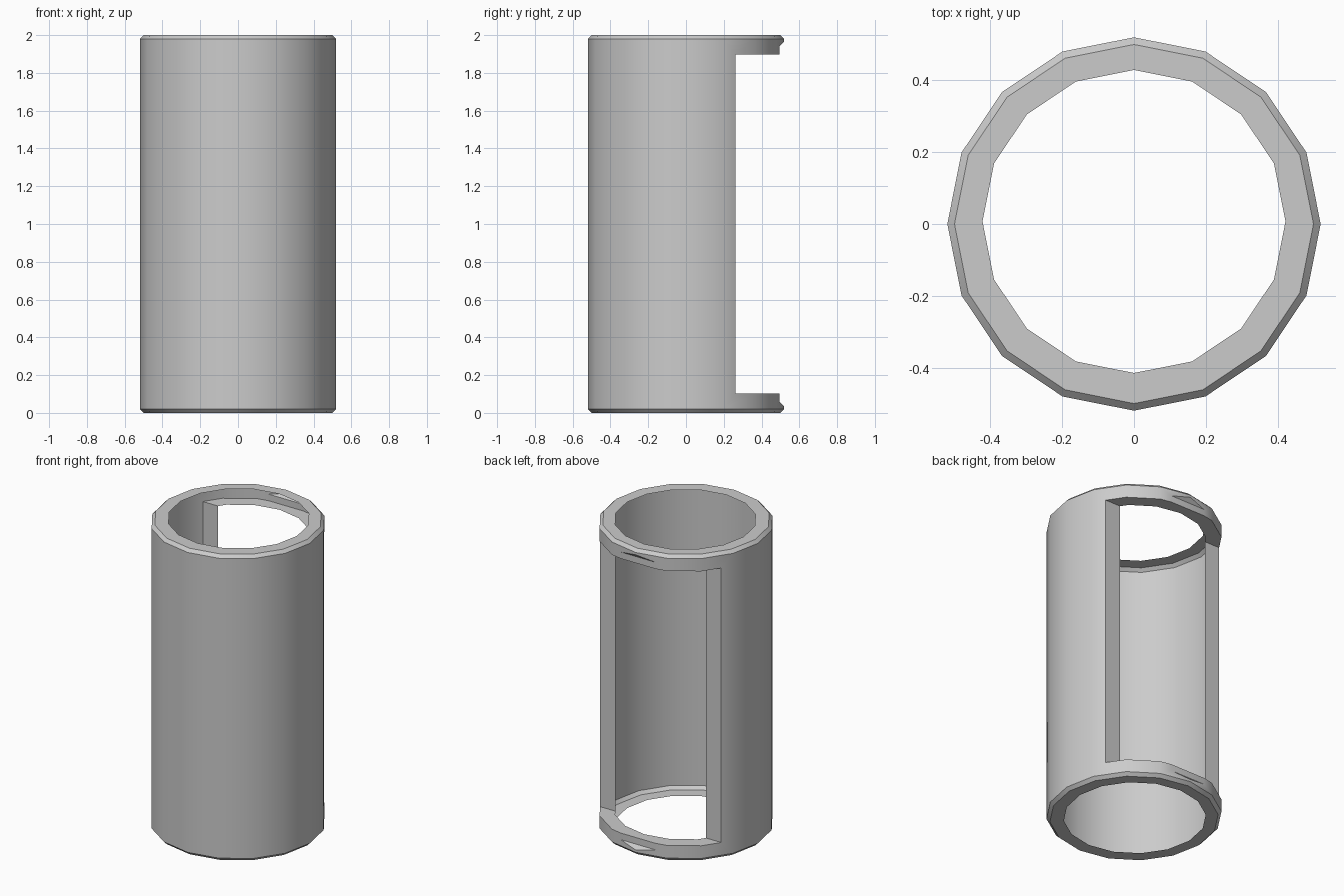
import bpy, bmesh
from math import cos, sin, tau, hypot

if "Cube" in bpy.data.objects:
    bpy.data.objects.remove(bpy.data.objects["Cube"])

SIDES = 16
BORE, BORE_Y = 0.422, 0.007      # opening radius and its slight offset


def make_object(name, bm):
    bmesh.ops.recalc_face_normals(bm, faces=bm.faces)
    mesh = bpy.data.meshes.new(name)
    bm.to_mesh(mesh)
    bm.free()
    obj = bpy.data.objects.new(name, mesh)
    bpy.context.collection.objects.link(obj)
    return obj


def ring_of_profile(name, profile):
    """Closed (radius, z, y offset) profile swept round the z axis."""
    bm = bmesh.new()
    loops = [[bm.verts.new((r * cos(tau * i / SIDES), r * sin(tau * i / SIDES) + dy, z))
              for i in range(SIDES)] for r, z, dy in profile]
    for a, b in zip(loops, loops[1:] + loops[:1]):
        for i in range(SIDES):
            j = (i + 1) % SIDES
            bm.faces.new((a[i], a[j], b[j], b[i]))
    return make_object(name, bm)


def prism(name, half_width, yz):
    """A side outline in y and z, extruded evenly across x."""
    bm = bmesh.new()
    face = bm.faces.new([bm.verts.new((-half_width, y, z)) for y, z in yz])
    moved = bmesh.ops.extrude_face_region(bm, geom=[face])["geom"]
    verts = [v for v in moved if isinstance(v, bmesh.types.BMVert)]
    bmesh.ops.translate(bm, verts=verts, vec=(2 * half_width, 0, 0))
    # keep the starting cap so the cutter is closed
    bmesh.ops.holes_fill(bm, edges=bm.edges, sides=0)
    obj = make_object(name, bm)
    obj.hide_render = True
    return obj


def cut(target, cutter):
    mod = target.modifiers.new("cut", 'BOOLEAN')
    mod.operation = 'DIFFERENCE'
    mod.solver = 'EXACT'
    mod.object = cutter
    bpy.context.view_layer.objects.active = target
    bpy.ops.object.modifier_apply(modifier=mod.name)
    bpy.data.objects.remove(cutter)


# Tube wall with chamfered outer rims
lower = [(BORE, 0, BORE_Y), (0.50, 0, 0), (0.52, 0.02, 0)]
upper = [(r, 2 - z, dy) for r, z, dy in reversed(lower)]
tube = ring_of_profile("tube_body", lower + upper)

# Tall window through the back, leaving a ring at each end
cut(tube, prism("window_cutter", 0.7, [(0.262, 0.103), (0.8, 0.103), (0.8, 1.897), (0.262, 1.897)]))

# Shallow bevelled catch notches on the outside of both rings
notch = [(0.495, 0.06), (0.535, 0.02), (0.6, 0.02)]
cut(tube, prism("notch_cutter", 0.2, notch + [(y, 2 - z) for y, z in reversed(notch)]))

# The shell has no bore lining: drop faces lying wholly on the bore
bm = bmesh.new()
bm.from_mesh(tube.data)
lining = [f for f in bm.faces
          if all(hypot(v.co.x, v.co.y - BORE_Y) < BORE + 0.004 for v in f.verts)]
bmesh.ops.delete(bm, geom=lining, context='FACES')
bm.to_mesh(tube.data)
bm.free()

# Smooth wall with crisp rims and cuts
bpy.ops.object.select_all(action='DESELECT')
tube.select_set(True)
bpy.context.view_layer.objects.active = tube
bpy.ops.object.shade_smooth_by_angle(angle=0.5)
